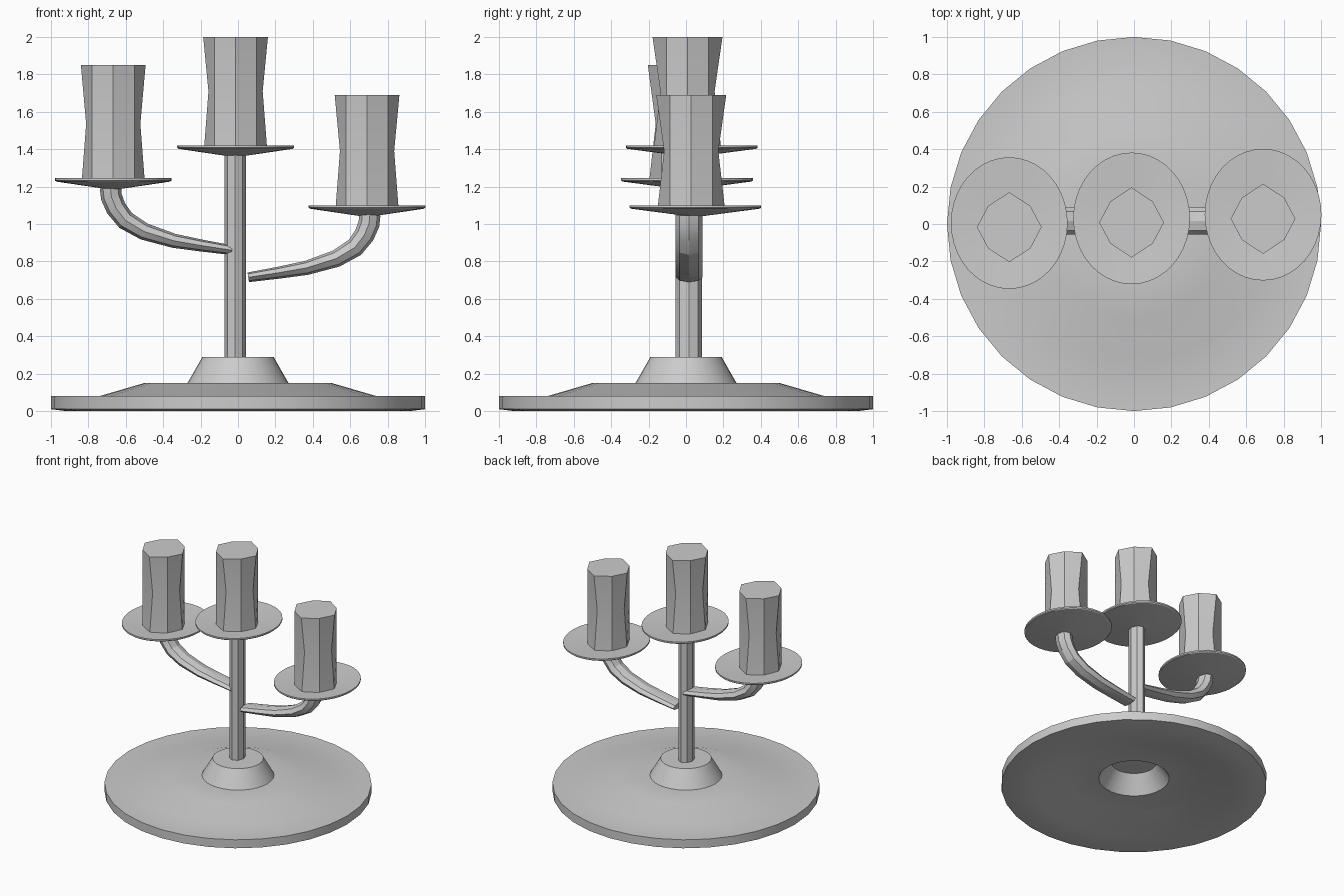
import bpy, bmesh, math
from mathutils import Vector

if "Cube" in bpy.data.objects:
    bpy.data.objects.remove(bpy.data.objects["Cube"])


def make_object(name, rings, cap=True):
    """Skin a list of equal-length point rings into a mesh object."""
    bm = bmesh.new()
    loops = [[bm.verts.new(p) for p in ring] for ring in rings]
    n = len(loops[0])
    for a, b in zip(loops, loops[1:]):
        for i in range(n):
            j = (i + 1) % n
            bm.faces.new((a[i], a[j], b[j], b[i]))
    if cap:
        bm.faces.new(loops[0])
        bm.faces.new(loops[-1])
    bmesh.ops.recalc_face_normals(bm, faces=bm.faces)
    mesh = bpy.data.meshes.new(name)
    bm.to_mesh(mesh)
    bm.free()
    obj = bpy.data.objects.new(name, mesh)
    bpy.context.collection.objects.link(obj)
    bpy.context.view_layer.objects.active = obj
    bpy.ops.object.select_all(action='DESELECT')
    obj.select_set(True)
    bpy.ops.object.shade_smooth_by_angle(angle=math.radians(20))
    return obj


def ellipse(cx, cy, z, rx, ry, sides):
    return [(cx + rx * math.cos(2 * math.pi * i / sides),
             cy + ry * math.sin(2 * math.pi * i / sides), z)
            for i in range(sides)]


def candle_ring(cx, cy, z, rx, ry, diag):
    """Octagon whose diagonal corners have their own reach."""
    pts = [(rx, 0), (diag, diag), (0, ry), (-diag, diag),
           (-rx, 0), (-diag, -diag), (0, -ry), (diag, -diag)]
    return [(cx + x, cy + y, z) for x, y in pts]


# Stepped base: outer skin upward, hollow underside downward
base_profile = [(0.17, 0.215), (0.265, 0.075), (0.5, 0.075), (0.74, 0.0),
                (0.92, 0.0), (1.0, 0.01), (1.0, 0.08), (0.74, 0.08),
                (0.5, 0.15), (0.27, 0.15), (0.19, 0.29)]
make_object("base", [ellipse(0, 0, z, r, r, 32) for r, z in base_profile])

# Central stem
make_object("stem", [ellipse(-0.015, 0.015, z, 0.057, 0.07, 8)
                     for z in (0.25, 1.37)])


# Drip plate (thin shallow dish) and waisted candle
def plate_and_candle(side, x, y, rim, top):
    dish = [(0.07, -0.06), (0.98, -0.018), (1.0, -0.012), (1.0, 0.0),
            (0.97, 0.0), (0.07, -0.042)]
    make_object(side + "_plate",
                [ellipse(x, y, rim + z, 0.312 * r, 0.352 * r, 40)
                 for r, z in dish])
    cy = y - 0.022
    make_object(side + "_candle",
                [candle_ring(x, cy, rim - 0.035, 0.17, 0.182, 0.113),
                 candle_ring(x, cy, rim + 0.29, 0.145, 0.145, 0.113),
                 candle_ring(x, cy, top, 0.173, 0.187, 0.113)])


# Curved arm: swept octagon, flattening towards the stem
def arm(side, x, y, rim):
    path = [(-0.015, -0.05), (-0.01, -0.1), (0.015, -0.16), (0.065, -0.225),
            (0.165, -0.285), (0.325, -0.335), (0.47, -0.36), (0.635, -0.385)]
    widths = [0.057, 0.057, 0.055, 0.052, 0.046, 0.038, 0.032, 0.026]
    inward = -math.copysign(1, x)
    pts = [Vector((x + inward * d, y, rim + z)) for d, z in path]
    rings = []
    for i, (p, w) in enumerate(zip(pts, widths)):
        t = (pts[min(i + 1, len(pts) - 1)] - pts[max(i - 1, 0)]).normalized()
        across = t.cross(Vector((0, 1, 0)))
        rings.append([p + across * w * math.cos(k * math.pi / 4)
                      + Vector((0, 0.072 * math.sin(k * math.pi / 4), 0))
                      for k in range(8)])
    make_object(side + "_arm", rings)


plate_and_candle("center", -0.013, 0.03, 1.42, 2.0)
for side, x, y, rim, top in (("left", -0.667, 0.005, 1.245, 1.85),
                             ("right", 0.69, 0.05, 1.10, 1.69)):
    plate_and_candle(side, x, y, rim, top)
    arm(side, x, 0.017, rim)
